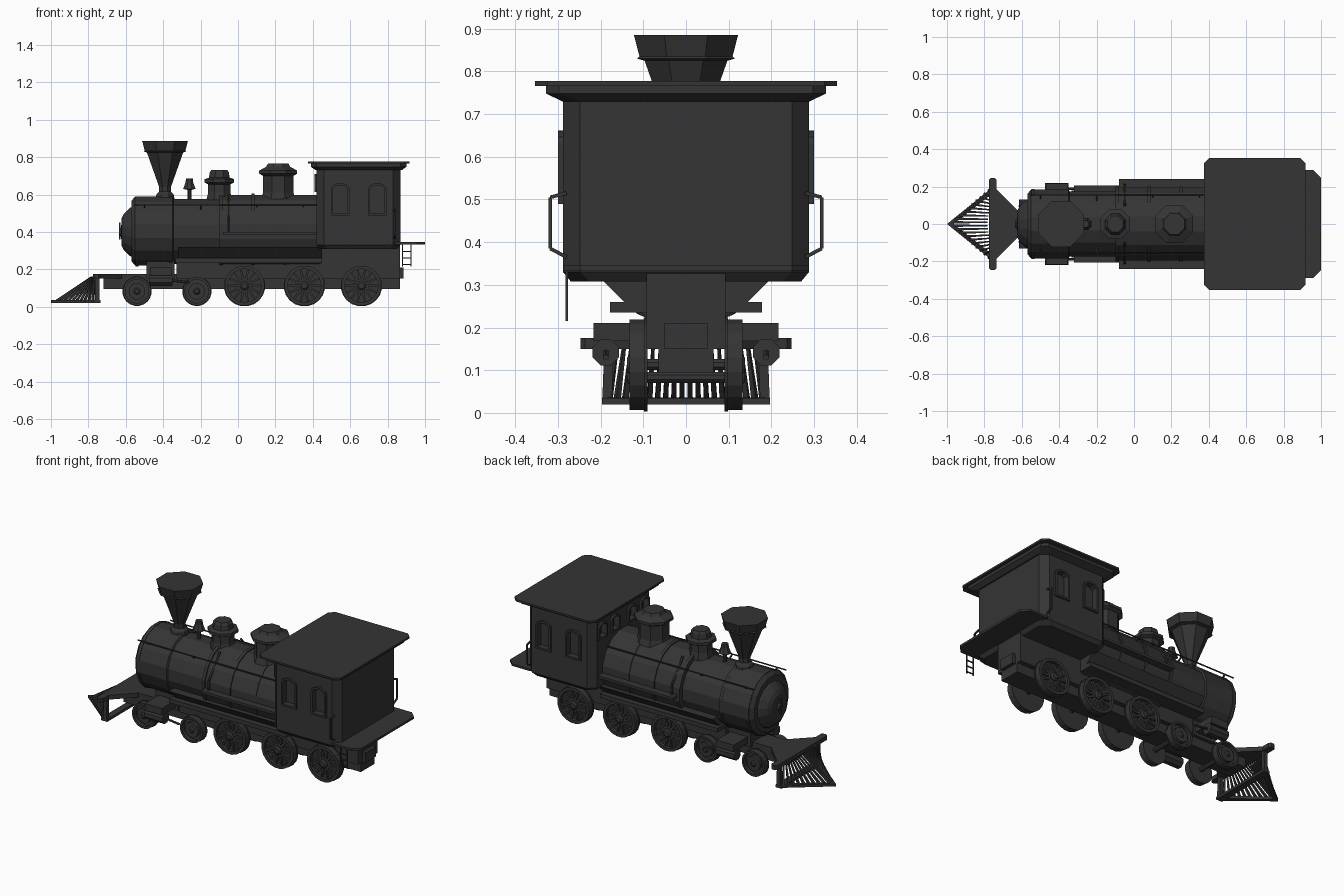
import bpy, bmesh, math
from mathutils import Vector, Matrix

if "Cube" in bpy.data.objects:
    bpy.data.objects.remove(bpy.data.objects["Cube"])

iron = bpy.data.materials.new("dark_iron")
iron.use_nodes = True
iron.diffuse_color = (0.035, 0.035, 0.035, 1)
iron.node_tree.nodes["Principled BSDF"].inputs["Base Color"].default_value = (0.035, 0.035, 0.035, 1)


def finish(name, bm):
    bmesh.ops.recalc_face_normals(bm, faces=bm.faces)
    me = bpy.data.meshes.new(name)
    bm.to_mesh(me)
    bm.free()
    me.materials.append(iron)
    ob = bpy.data.objects.new(name, me)
    bpy.context.collection.objects.link(ob)
    return ob


def loft(name, rings, closed=False):
    """Skin a list of equal-length rings; cap the ends unless closed."""
    bm = bmesh.new()
    vs = [[bm.verts.new(p) for p in r] for r in rings]
    n = len(rings[0])
    pairs = list(zip(vs, vs[1:])) + ([(vs[-1], vs[0])] if closed else [])
    for a, b in pairs:
        for i in range(n):
            j = (i + 1) % n
            bm.faces.new((a[i], a[j], b[j], b[i]))
    if not closed:
        bm.faces.new(vs[0])
        bm.faces.new(vs[-1])
    return finish(name, bm)


def box(name, x, y, z):
    return loft(name, [[(x[0], y[0], h), (x[1], y[0], h), (x[1], y[1], h), (x[0], y[1], h)] for h in z])


def lathe(name, profile, loc, axis="Z", n=16, turn=0.5, closed=False):
    """Profile of (radius, distance along axis)."""
    def pt(r, d, a):
        c, s = r * math.cos(a), r * math.sin(a)
        v = {"X": (d, c, s), "Y": (c, d, s), "Z": (c, s, d)}[axis]
        return Vector(v) + Vector(loc)
    rings = [[pt(r, d, (i + turn) * math.tau / n) for i in range(n)] for r, d in profile]
    return loft(name, rings, closed)


def bar(name, p, q, r0, r1=None, n=4):
    p, q = Vector(p), Vector(q)
    rot = (q - p).to_track_quat("Z", "Y")
    def ring(c, r):
        return [c + rot @ Vector((r * math.cos(math.tau * (i + .5) / n),
                                  r * math.sin(math.tau * (i + .5) / n), 0)) for i in range(n)]
    return loft(name, [ring(p, r0), ring(q, r0 if r1 is None else r1)])


def octagon(x0, x1, w, c, z):
    """Rectangle with cut corners at height z."""
    return [(x0 + c, -w, z), (x1 - c, -w, z), (x1, -w + c, z), (x1, w - c, z),
            (x1 - c, w, z), (x0 + c, w, z), (x0, w - c, z), (x0, -w + c, z)]


def arch(cx, w, z0, z1):
    """Window outline with a rounded head, as (across, height)."""
    pts = [(cx - w, z0), (cx + w, z0)]
    for i in range(7):
        a = math.pi * i / 6
        pts.append((cx + w * math.cos(a), z1 - w * .6 + w * .6 * math.sin(a)))
    return pts


# Boiler, smokebox and door
lathe("boiler", [(.178, -.36), (.178, -.08), (.2, -.08), (.2, .44)], (0, 0, .402), "X")
lathe("smokebox", [(.165, -.57), (.187, -.55), (.187, -.35), (.178, -.345)], (0, 0, .405), "X")
lathe("smokebox_door", [(.02, -.635), (.025, -.625), (.075, -.622), (.1, -.61), (.13, -.58), (.14, -.56)],
      (0, 0, .4), "X")
bar("door_handle", (-.632, 0, .36), (-.632, 0, .45), .006)
for x, r in ((-.54, .191), (-.36, .189), (-.09, .206), (.08, .206), (.25, .204)):
    lathe("boiler_band", [(r, x - .009), (r, x + .009)], (0, 0, .403), "X")

# Chimney, bell and domes
lathe("chimney", [(.055, .575), (.05, .6), (.034, .615), (.034, .64), (.105, .825), (.124, .83),
                  (.118, .835), (.132, .885)], (-.39, 0, 0), n=8)
lathe("bell", [(.012, .57), (.012, .625), (.036, .63), (.022, .665), (.02, .685)], (-.26, 0, 0), n=8)
lathe("steam_dome", [(.075, .57), (.064, .61), (.064, .655), (.086, .665), (.086, .682), (.06, .69),
                     (.055, .72), (.045, .732)], (-.1, 0, 0), n=8)
lathe("sand_dome", [(.1, .575), (.088, .61), (.088, .7), (.11, .712), (.11, .728), (.07, .748),
                    (.06, .765)], (.215, 0, 0), n=8)

# Frame and saddle
box("lower_frame", (-.72, .865), (-.065, .065), (.095, .176))
box("upper_frame", (-.33, .865), (-.093, .093), (.15, .33))
box("smokebox_saddle", (-.49, -.34), (-.085, .085), (.15, .26))
box("walkway", (-.335, .45), (-.178, .178), (.235, .26))
loft("firebox_skirt", [[(x, -.14, .255), (x, .14, .255), (x, .205, .32), (x, -.205, .32)]
                       for x in (-.32, .45)])

# Side fittings
for s in (-1, 1):
    box("running_board", (-.08, .44), sorted((s * .17, s * .24)), (.385, .4))
    bar("handrail", (-.56, s * .155, .545), (.43, s * .155, .545), .004)
    for x in (-.5, -.2, .1, .35):
        bar("handrail_stanchion", (x, s * .11, .51), (x, s * .155, .545), .005)
    bar("feed_pipe", (-.05, s * .1, .59), (-.05, s * .205, .46), .007, n=6)
    bar("feed_pipe_lower", (-.05, s * .205, .46), (-.05, s * .21, .385), .007, n=6)
    box("steam_chest", (-.47, -.355), sorted((s * .08, s * .217)), (.168, .21))
    lathe("steam_cylinder", [(.033, -.475), (.033, -.35)], (0, s * .188, .142), "X", 8)
    bar("piston_rod", (-.36, s * .188, .142), (-.26, s * .188, .13), .007, n=6)


# Wheels
def wheel(name, x, z, r, s, spokes):
    y = s * .112
    lathe(name + "_tyre", [(r, -.02), (r, .02), (r * .83, .02), (r * .83, -.02)], (x, y, z), "Y", 20,
          closed=True)
    lathe(name + "_flange", [(r * 1.04, -.004), (r * 1.04, .004)], (x, y - s * .018, z), "Y", 20)
    lathe(name + "_web", [(r * .9, -.005), (r * .9, .005)], (x, y - s * .008, z), "Y", 20)
    lathe(name + "_hub", [(r * .24, -.022), (r * .24, .018), (r * .15, .026)][::s] if s > 0 else
          [(r * .15, -.026), (r * .24, -.018), (r * .24, .022)], (x, y, z), "Y", 10)
    for i in range(spokes):
        a = math.tau * i / spokes
        d = Vector((math.cos(a), 0, math.sin(a)))
        c = Vector((x, y + s * .004, z))
        bar(name + "_spoke", c + d * r * .15, c + d * r * .87, .011, .006)


for s in (-1, 1):
    for x in (.035, .355, .66):
        wheel("driving_wheel", x, .113, .107, s, 14)
    for x in (-.54, -.22):
        wheel("leading_wheel", x, .083, .076, s, 0)
        lathe("leading_wheel_boss", [(.045, -.014), (.045, .014)], (x, s * .116, .083), "Y", 12)
for x, z in ((.035, .113), (.355, .113), (.66, .113), (-.54, .083), (-.22, .083)):
    lathe("axle", [(.014, -.11), (.014, .11)], (x, 0, z), "Y", 8)

# Cab, roof and rear platform
cab = loft("cab", [octagon(.435, .85, .27, .045, .308), octagon(.42, .868, .288, .04, .33),
                   octagon(.42, .868, .288, .04, .75)])
loft("roof_cornice", [octagon(.415, .875, .29, .04, .73), octagon(.39, .9, .328, .03, .748),
                      octagon(.39, .9, .328, .03, .768)])
loft("roof", [octagon(.373, .917, .354, .03, z) for z in (.766, .777)])
loft("rear_platform", [octagon(.8, 1, .288, .04, z) for z in (.333, .346)])
box("rear_coupler", (.86, .885), (-.05, .05), (.15, .21))


def window(face, c, w, z0, z1):
    """Raised surround with a pocket cut into the wall behind it."""
    def at(u, v, d):
        return (u, face * (.288 + d), v) if abs(face) == 1 else (.42 - d, u, v)
    inner, outer = arch(c, w, z0, z1), arch(c, w + .011, z0 - .011, z1 + .011)
    loft("window_surround", [[at(u, v, d) for u, v in o] for o, d in
                             ((outer, -.004), (outer, .012), (inner, .012), (inner, -.004))], True)
    cut = loft("window_cutter", [[at(u, v, d) for u, v in inner] for d in (-.025, .02)])
    cut.hide_render = True
    cut.hide_viewport = True
    cut.hide_set(True)
    m = cab.modifiers.new("window", "BOOLEAN")
    m.operation, m.solver, m.object = "DIFFERENCE", "EXACT", cut


for s in (-1, 1):
    for c in (.547, .745):
        window(s, c, .039, .5, .65)
    for c in (s * .2, s * .08):
        window(0, c, .03, .625, .7)
    # Grab rail at the rear corner
    path = [(.838, s * .28, .515), (.838, s * .318, .505), (.838, s * .318, .385), (.838, s * .28, .365)]
    for p, q in zip(path, path[1:]):
        bar("grab_rail", p, q, .006)

# Ladder below the platform
for x in (.88, .925):
    bar("ladder_rail", (x, -.279, .215), (x, -.279, .34), .004)
for z in (.225, .26, .295):
    bar("ladder_rung", (.88, -.279, z), (.925, -.279, z), .004)

# Pilot beam, deck and slatted guard
loft("buffer_beam", [octagon(-.775, -.735, .247, .01, z) for z in (.15, .176)])
loft("pilot_deck", [[(-.75, -.2, z), (-.62, -.07, z), (-.62, .07, z), (-.75, .2, z)] for z in (.15, .176)])
box("guard_rear_bar", (-.775, -.735), (-.197, .197), (.02, .035))
for s in (-1, 1):
    loft("guard_base", [[(-1, 0, z), (-.755, s * .197, z), (-.735, s * .18, z), (-.965, 0, z)]
                        for z in (.02, .036)])
    bar("guard_post", (-.752, s * .185, .025), (-.752, s * .18, .16), .016)
    for i in range(10):
        t = (i + .5) / 10
        bar("guard_slat", (-.985 + .22 * t, s * .19 * t, .03), (-.785 + .02 * t, s * .17 * t, .16), .009, .005)
